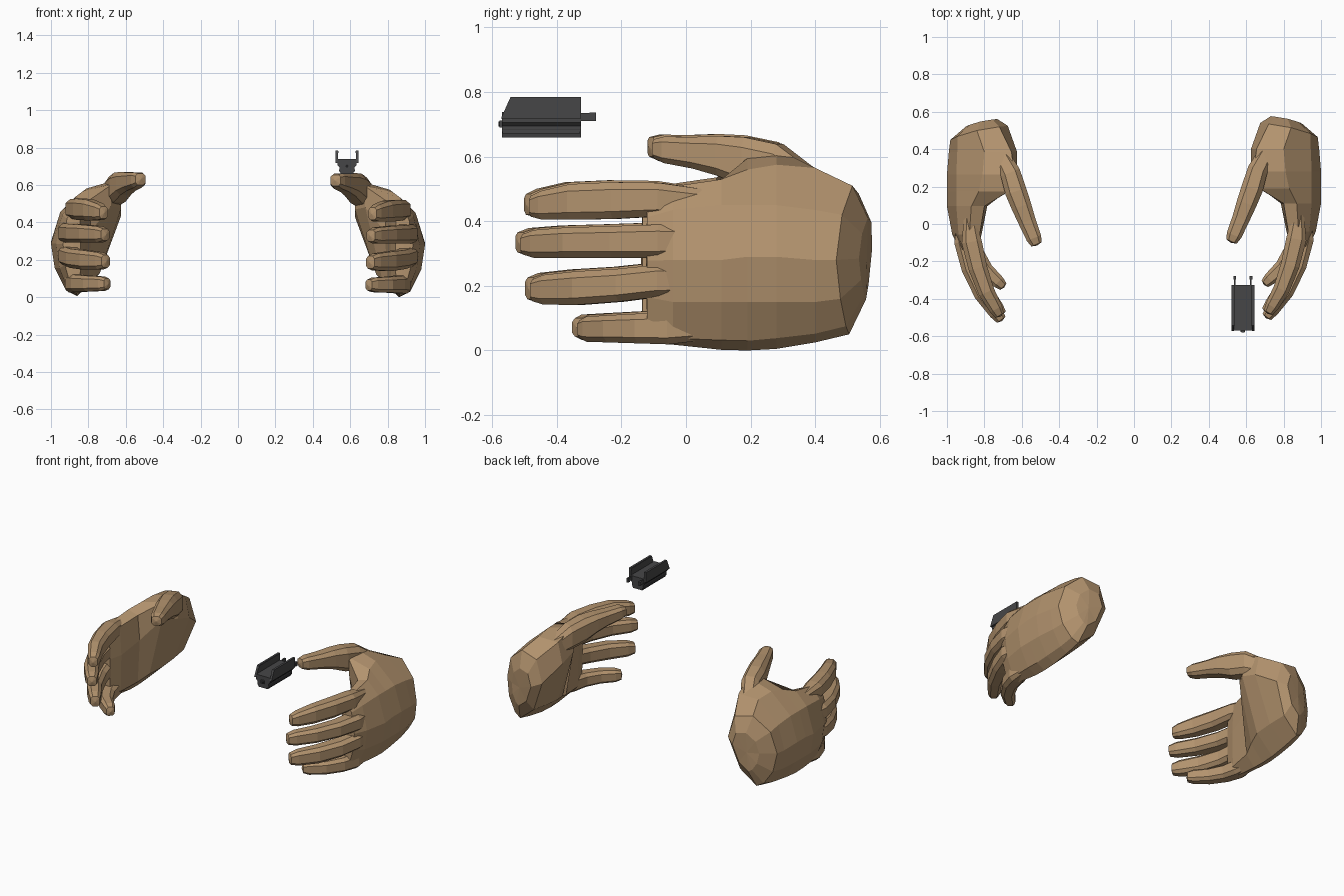
import bpy, bmesh, math
from mathutils import Vector

if "Cube" in bpy.data.objects:
    bpy.data.objects.remove(bpy.data.objects["Cube"])


def material(name, col):
    m = bpy.data.materials.new(name)
    m.diffuse_color = (*col, 1)
    m.use_nodes = True
    m.node_tree.nodes["Principled BSDF"].inputs["Base Color"].default_value = m.diffuse_color
    return m


SKIN = material("tan skin", (0.45, 0.292, 0.156))
GREY = material("dark grey metal", (0.062, 0.062, 0.064))
BLACK = material("black lens", (0.015, 0.015, 0.016))


def make(name, bm, mat):
    bmesh.ops.recalc_face_normals(bm, faces=bm.faces)
    me = bpy.data.meshes.new(name)
    bm.to_mesh(me)
    bm.free()
    me.materials.append(mat)
    ob = bpy.data.objects.new(name, me)
    bpy.context.collection.objects.link(ob)
    return ob


def loft(name, rings, mat, dome=0.0):
    """Skin a list of equal-length rings, closing both ends with a fan."""
    bm = bmesh.new()
    rows = [[bm.verts.new(p) for p in r] for r in rings]
    n = len(rows[0])
    for a, b in zip(rows, rows[1:]):
        for i in range(n):
            bm.faces.new((a[i], a[(i + 1) % n], b[(i + 1) % n], b[i]))
    for row, nxt in ((rows[0], rows[1]), (rows[-1], rows[-2])):
        c = sum((v.co for v in row), Vector()) / n
        d = sum((v.co for v in nxt), Vector()) / n
        mid = bm.verts.new(c + (c - d).normalized() * dome)
        for i in range(n):
            bm.faces.new((row[i], row[(i + 1) % n], mid))
    return make(name, bm, mat)


# palm rings (x, z) run bottom, outer side, top, inner side; the wrist ring also tilts in y
WRIST_Y = (.505, .495, .478, .465, .483, .515, .535, .54, .52)
PALM = [
    (None, [(.86, .05), (.905, .075), (.96, .16), (.982, .28), (.945, .42), (.84, .51), (.72, .485), (.675, .34), (.75, .14)]),
    (.40, [(.86, .025), (.912, .052), (.97, .15), (.99, .28), (.945, .435), (.80, .565), (.655, .565), (.625, .43), (.74, .13)]),
    (.28, [(.86, .005), (.918, .038), (.98, .15), (1.0, .29), (.95, .45), (.81, .575), (.64, .625), (.625, .47), (.74, .12)]),
    (.19, [(.86, .0), (.92, .03), (.98, .15), (1.0, .29), (.95, .45), (.83, .56), (.67, .60), (.68, .48), (.77, .10)]),
    (.11, [(.86, .002), (.92, .032), (.98, .15), (1.0, .28), (.95, .45), (.87, .53), (.80, .51), (.785, .35), (.80, .07)]),
    (-.04, [(.865, .018), (.91, .038), (.955, .15), (.972, .28), (.938, .435), (.88, .508), (.825, .485), (.815, .3), (.82, .06)]),
]

# digit paths: x, y, z, half height, half thickness (the rounded tip is added by rule)
DIGITS = {
    "index_finger": [(.88, .05, .455, .045, .03), (.868, -.08, .467, .052, .054), (.835, -.22, .464, .057, .05),
                     (.788, -.35, .460, .055, .044), (.737, -.44, .450, .044, .036)],
    "middle_finger": [(.915, .05, .34, .045, .03), (.905, -.08, .338, .052, .056), (.872, -.22, .336, .049, .051),
                      (.81, -.36, .334, .047, .045), (.737, -.46, .330, .043, .038)],
    "ring_finger": [(.915, .05, .215, .045, .03), (.905, -.08, .216, .050, .056), (.872, -.2, .202, .051, .051),
                    (.81, -.33, .193, .052, .045), (.735, -.43, .188, .046, .037)],
    "little_finger": [(.885, .06, .072, .040, .03), (.875, -.05, .069, .050, .052), (.85, -.14, .068, .046, .047),
                      (.795, -.23, .067, .042, .042), (.725, -.295, .066, .039, .034)],
    "thumb": [(.73, .42, .49, .05, .04), (.662, .29, .562, .077, .054), (.632, .19, .582, .078, .058),
              (.602, .11, .602, .062, .054), (.572, .03, .612, .049, .047), (.535, -.06, .621, .041, .041)],
}


def digit_rings(path):
    # narrower tip ring carried on along the last joint
    p, q = path[-2], path[-1]
    path = path + [tuple(b + .37 * (b - a) for a, b in zip(p[:3], q[:3])) + (q[3] * .73, q[4] * .73)]
    rings = []
    for i, (x, y, z, h, t) in enumerate(path):
        a, b = path[max(i - 1, 0)], path[min(i + 1, len(path) - 1)]
        d = Vector((b[0] - a[0], b[1] - a[1], 0)).normalized()
        side = Vector((-d.y, d.x, 0))
        # chamfered box section
        sec = [(-1, -.6), (-.55, -1), (.55, -1), (1, -.6), (1, .6), (.55, 1), (-.55, 1), (-1, .6)]
        rings.append([Vector((x, y, z)) + side * (u * t) + Vector((0, 0, v * h)) for u, v in sec])
    return rings


def hand(label, sign, dy, dz):
    def place(rings):
        return [[(sign * p[0], p[1] + dy, p[2] + dz) for p in r] for r in rings]
    rings = [[(x, WRIST_Y[i] if y is None else y, z) for i, (x, z) in enumerate(r)] for y, r in PALM]
    # rounded wrist end: a smaller ring set back from the rim
    core = Vector((.80, .572, .29))
    cap = [core.lerp(Vector(p), .55) + Vector((0, .022, 0)) for p in rings[0]]
    # webbing between the fingers: the last ring, shrunk
    web = [(.88 + (x - .88) * .6, -.12, .265 + (z - .265) * .87) for x, y, z in rings[-1]]
    palm = loft(label + "_hand", place([cap] + rings + [web]), SKIN, .004)
    # merge the digits into the palm
    for name, path in DIGITS.items():
        ob = loft(label + "_" + name, place(digit_rings(path)), SKIN, .008)
        m = palm.modifiers.new(name, 'BOOLEAN')
        m.operation, m.solver, m.object = 'UNION', 'EXACT', ob
        ob.hide_render = True
        ob.hide_viewport = True


hand("right", 1, 0, 0)
hand("left", -1, -.015, .006)


def prism(name, profile, y0, y1, mat=GREY):
    """Extrude an (x, z) outline from y0 to y1."""
    return loft(name, [[(x, y, z) for x, z in profile] for y in (y0, y1)], mat)


CX = .5825


def sym(half):
    return [(CX + x, z) for x, z in half] + [(CX - x, z) for x, z in reversed(half)]


# device body with stepped sides
prism("device_body", sym([(.034, .66), (.040, .685), (.040, .695), (.050, .705), (.050, .738)]), -.57, -.325)
prism("device_grip_strip", sym([(.043, .672), (.043, .682)]), -.568, -.328)
prism("device_front_plate", sym([(.012, .69), (.012, .712)]), -.578, -.56)

for s, side in ((-1, "left"), (1, "right")):
    # side rail with sloped front end
    outline = [(-.573, .718), (-.543, .785), (-.325, .785), (-.325, .718)]
    loft(side + "_rail", [[(CX + s * x, y, z) for y, z in outline] for x in (.049, .0625)], GREY)
    # inward lip on the rail top
    lip = [(-.547, .770), (-.543, .783), (-.326, .783), (-.326, .770)]
    loft(side + "_rail_lip", [[(CX + s * x, y, z) for y, z in lip] for x in (.046, .055)], GREY)
    # rear prong with thicker tip
    x = CX + s * .043
    for part, w, y0, y1, z0, z1 in (("prong", .004, -.33, -.28, .711, .735), ("prong_tip", .007, -.298, -.279, .71, .736)):
        prism(side + "_" + part, [(x - w, z0), (x + w, z0), (x + w, z1), (x - w, z1)], y0, y1)

# round lens on the front
prism("lens", [(CX + .008 * math.cos(k * math.pi / 4), .701 + .008 * math.sin(k * math.pi / 4)) for k in range(8)],
      -.58, -.574, BLACK)
